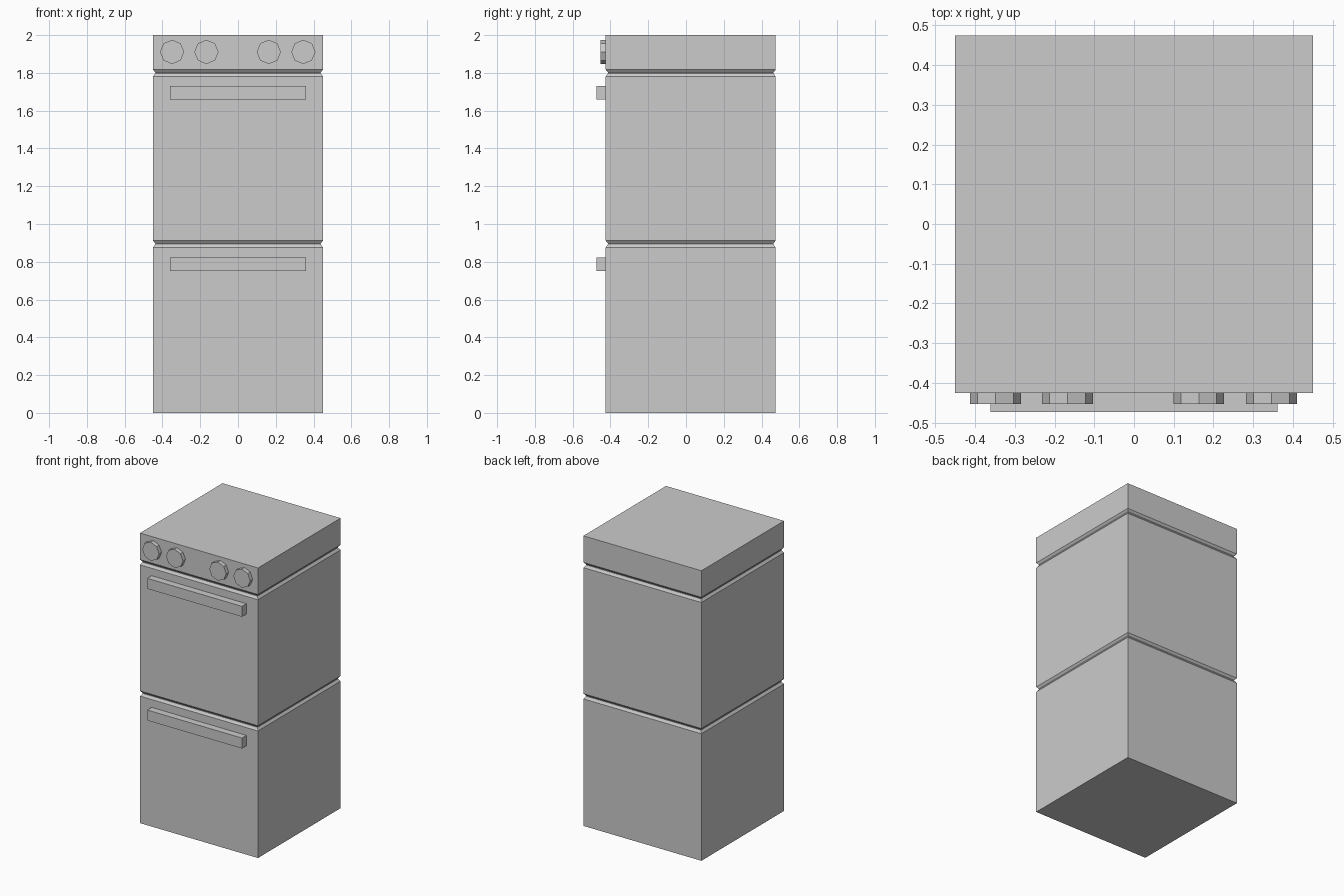
import bpy, bmesh
from math import pi

if "Cube" in bpy.data.objects:
    bpy.data.objects.remove(bpy.data.objects["Cube"])

BACK, FRONT = 0.475, -0.425
HALF = 0.45


def finish(name, bm):
    bmesh.ops.recalc_face_normals(bm, faces=bm.faces)
    mesh = bpy.data.meshes.new(name)
    bm.to_mesh(mesh)
    bm.free()
    ob = bpy.data.objects.new(name, mesh)
    bpy.context.collection.objects.link(ob)
    return ob


def box(name, x0, x1, y0, y1, z0, z1):
    bm = bmesh.new()
    bmesh.ops.create_cube(bm, size=1)
    for v in bm.verts:
        v.co = ((x0 + x1) / 2 + v.co.x * (x1 - x0),
                (y0 + y1) / 2 + v.co.y * (y1 - y0),
                (z0 + z1) / 2 + v.co.z * (z1 - z0))
    return finish(name, bm)


# Cabinet: square rings stacked upwards, pinched in at the two grooves
profile = [(0, 0)]
for z in (0.895, 1.80):
    profile += [(z - 0.019, 0), (z - 0.002, 0.012), (z + 0.002, 0.012), (z + 0.017, 0)]
profile.append((2, 0))

bm = bmesh.new()
rings = []
for z, inset in profile:
    h = HALF - inset
    yc = (BACK + FRONT) / 2
    rings.append([bm.verts.new((sx * h, yc + sy * h, z))
                  for sx, sy in ((-1, -1), (1, -1), (1, 1), (-1, 1))])
for a, b in zip(rings, rings[1:]):
    for i in range(4):
        j = (i + 1) % 4
        bm.faces.new((a[i], a[j], b[j], b[i]))
bm.faces.new(rings[0])
bm.faces.new(rings[-1])
finish("cabinet", bm)

# Door handles
for name, z in (("lower_handle", 0.786), ("upper_handle", 1.694)):
    box(name, -0.361, 0.361, -0.473, FRONT, z - 0.036, z + 0.036)

# Octagonal control knobs
for i, x in enumerate((-0.349, -0.167, 0.163, 0.346)):
    bpy.ops.mesh.primitive_cylinder_add(vertices=8, radius=0.064, depth=0.028,
                                        location=(x, FRONT - 0.014, 1.911),
                                        rotation=(pi / 2, 0, 0))
    bpy.context.object.name = f"knob_{i + 1}"
